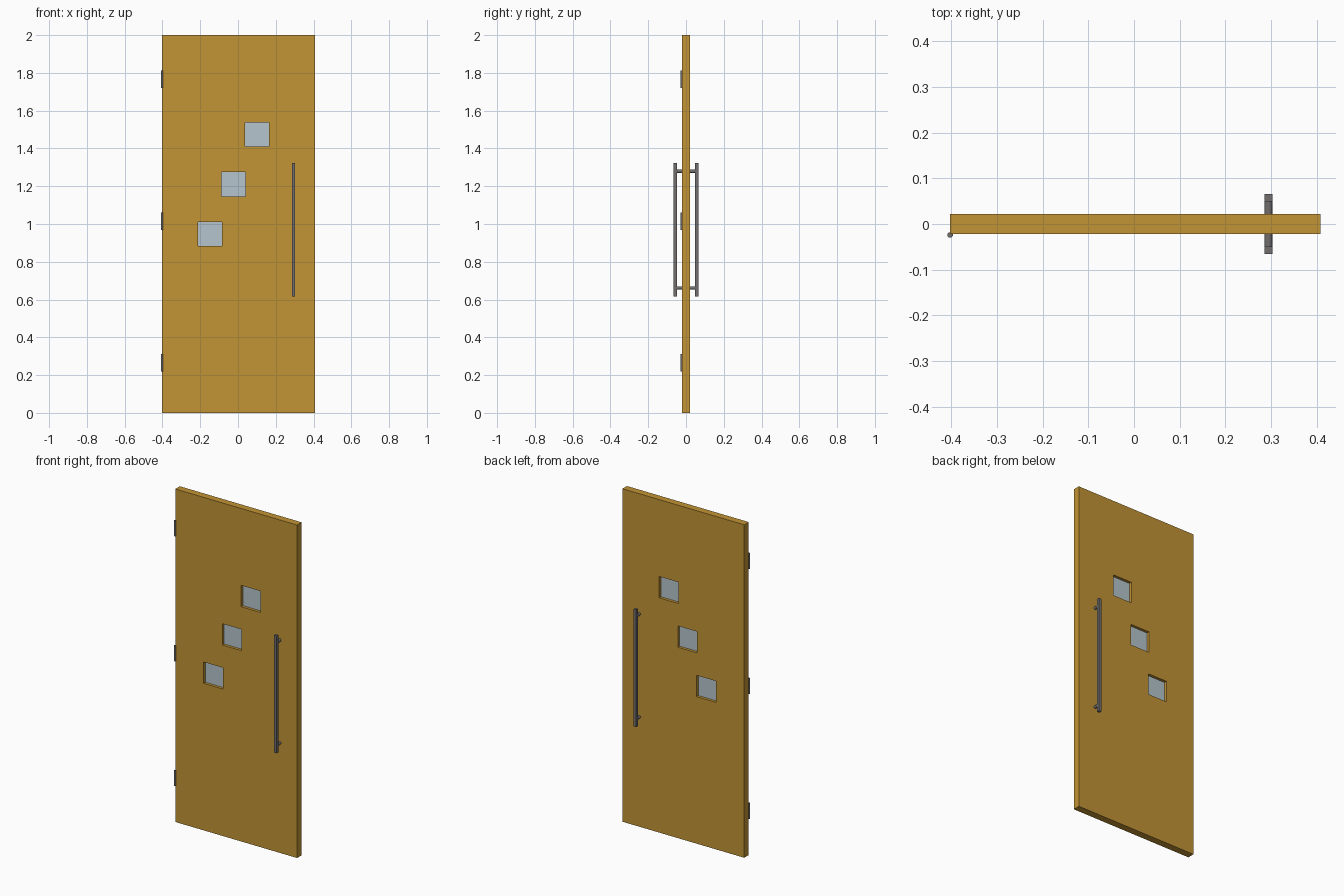
import bpy, bmesh, math
from mathutils import Matrix, Vector

if "Cube" in bpy.data.objects:
    bpy.data.objects.remove(bpy.data.objects["Cube"])


def material(name, rgb):
    m = bpy.data.materials.new(name)
    m.diffuse_color = (*rgb, 1)
    m.use_nodes = True
    m.node_tree.nodes["Principled BSDF"].inputs["Base Color"].default_value = m.diffuse_color
    return m


WOOD = material("oak_wood", (0.54, 0.295, 0.035))
STEEL = material("dark_steel", (0.17, 0.155, 0.155))
GLASS = material("pale_glass", (0.46, 0.56, 0.61))


def add_object(name, bm, mat, smooth=False):
    bmesh.ops.recalc_face_normals(bm, faces=bm.faces)
    me = bpy.data.meshes.new(name)
    bm.to_mesh(me)
    bm.free()
    me.materials.append(mat)
    ob = bpy.data.objects.new(name, me)
    bpy.context.collection.objects.link(ob)
    if smooth:
        bpy.ops.object.select_all(action='DESELECT')
        ob.select_set(True)
        bpy.context.view_layer.objects.active = ob
        bpy.ops.object.shade_smooth_by_angle(angle=math.radians(40))
    return ob


def box(name, centre, size, mat):
    bm = bmesh.new()
    bmesh.ops.create_cube(bm, size=1, matrix=Matrix.Translation(centre) @ Matrix.Diagonal((*size, 1)))
    return add_object(name, bm, mat)


def rod(name, centre, radius, length, mat, along_y=False):
    rot = Matrix.Rotation(math.pi / 2, 4, 'X') if along_y else Matrix()
    bm = bmesh.new()
    bmesh.ops.create_cone(bm, cap_ends=True, segments=24, radius1=radius, radius2=radius,
                          depth=length, matrix=Matrix.Translation(centre) @ rot)
    return add_object(name, bm, mat, smooth=True)


LEFT, RIGHT, HEIGHT, HALF_T = -0.402, 0.4075, 2.0, 0.0214
WINDOWS = [(-0.149 + 0.1245 * i, 0.947 + 0.2635 * i) for i in range(3)]
HALF_W = 0.064

# Door slab: grid of cells split at the window edges, window cells left open
xs = sorted([LEFT, RIGHT] + [x + s * HALF_W for x, z in WINDOWS for s in (-1, 1)])
zs = sorted([0, HEIGHT] + [z + s * HALF_W for x, z in WINDOWS for s in (-1, 1)])
bm = bmesh.new()
verts = [[bm.verts.new((x, -HALF_T, z)) for z in zs] for x in xs]
for i in range(len(xs) - 1):
    for j in range(len(zs) - 1):
        cx, cz = (xs[i] + xs[i + 1]) / 2, (zs[j] + zs[j + 1]) / 2
        if any(abs(cx - x) < HALF_W and abs(cz - z) < HALF_W for x, z in WINDOWS):
            continue
        bm.faces.new((verts[i][j], verts[i + 1][j], verts[i + 1][j + 1], verts[i][j + 1]))
loose = [v for v in bm.verts if not v.link_faces]
bmesh.ops.delete(bm, geom=loose, context='VERTS')
ext = bmesh.ops.extrude_face_region(bm, geom=bm.faces[:], use_keep_orig=True)
moved = [g for g in ext["geom"] if isinstance(g, bmesh.types.BMVert)]
bmesh.ops.translate(bm, verts=moved, vec=Vector((0, 2 * HALF_T, 0)))
add_object("door_slab", bm, WOOD)

# Glass panes set at mid thickness
for i, (x, z) in enumerate(WINDOWS):
    box(f"window_pane_{i + 1}", (x, 0, z), (2 * HALF_W, 0.009, 2 * HALF_W), GLASS)

# Pull handles on both faces, each with two round standoffs
HX, HZ = 0.294, 0.97
for side, s in (("front", -1), ("back", 1)):
    box(f"{side}_handle_bar", (HX, s * 0.057, HZ), (0.0175, 0.0165, 0.705), STEEL)
    for end, e in (("lower", -1), ("upper", 1)):
        rod(f"{side}_{end}_standoff", (HX, s * 0.0355, HZ + e * 0.309), 0.0085, 0.031, STEEL, True)

# Hinge barrels on the left front edge
for i, z in enumerate((0.265, 1.015, 1.766)):
    rod(f"hinge_barrel_{i + 1}", (LEFT, -0.024, z), 0.006, 0.093, STEEL)
